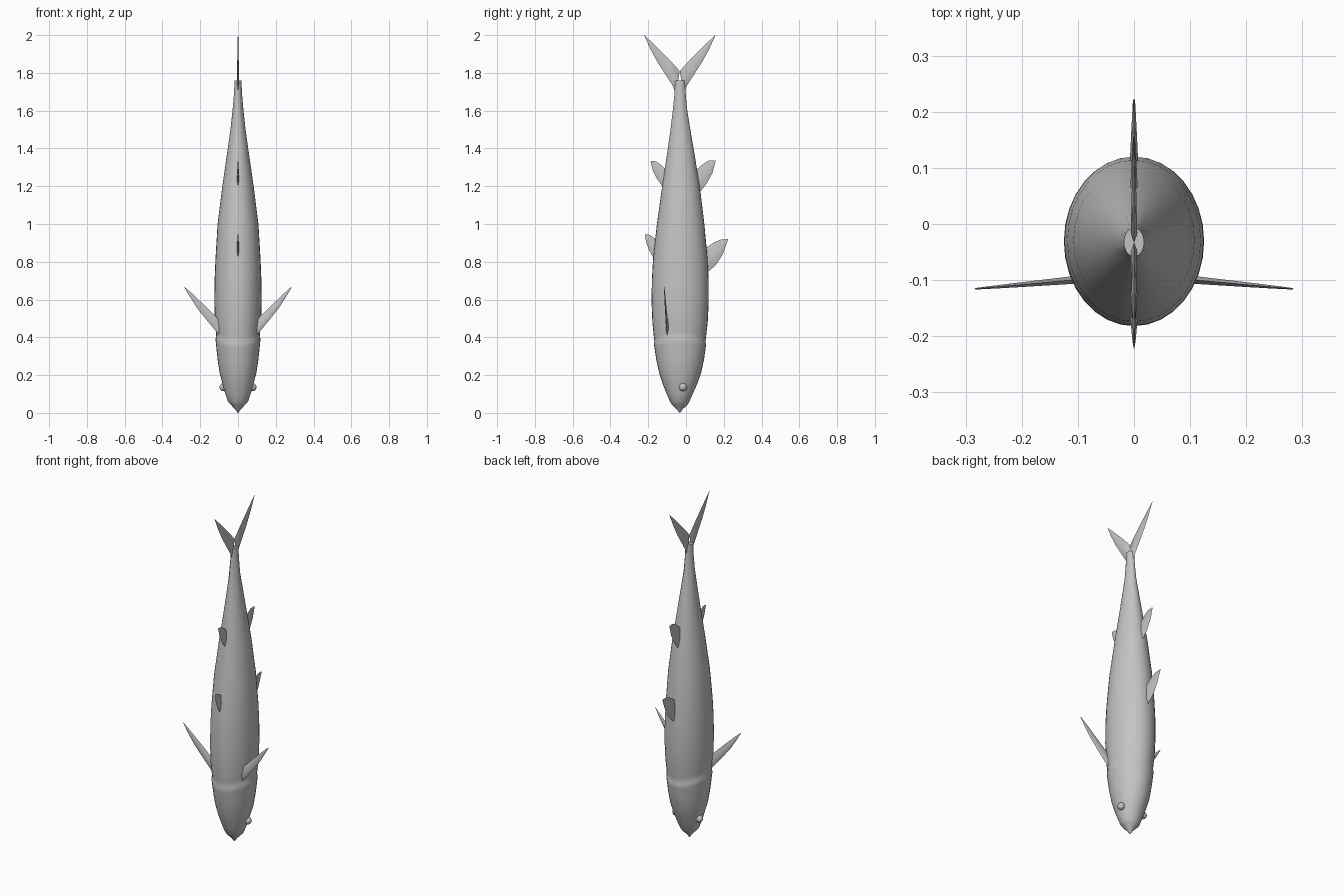
import bpy
import bmesh
from math import sin, cos, pi, radians, exp
from mathutils import Vector

cube = bpy.data.objects.get("Cube")
if cube:
    bpy.data.objects.remove(cube)

MID = -0.033  # y of the body's long axis

grey = bpy.data.materials.new("fish grey")
grey.use_nodes = True
grey.diffuse_color = (0.55, 0.55, 0.55, 1)
grey.node_tree.nodes["Principled BSDF"].inputs["Base Color"].default_value = grey.diffuse_color


def finish(bm, name, angle):
    bmesh.ops.remove_doubles(bm, verts=bm.verts, dist=1e-5)
    bmesh.ops.recalc_face_normals(bm, faces=bm.faces)
    mesh = bpy.data.meshes.new(name)
    bm.to_mesh(mesh)
    bm.free()
    mesh.materials.append(grey)
    obj = bpy.data.objects.new(name, mesh)
    bpy.context.collection.objects.link(obj)
    bpy.ops.object.select_all(action="DESELECT")
    obj.select_set(True)
    bpy.context.view_layer.objects.active = obj
    bpy.ops.object.shade_smooth_by_angle(angle=radians(angle))
    return obj


def loft(name, rings, angle):
    """Skin a list of closed rings and cap both ends."""
    bm = bmesh.new()
    rows = [[bm.verts.new(p) for p in ring] for ring in rings]
    n = len(rows[0])
    for a, b in zip(rows, rows[1:]):
        for i in range(n):
            j = (i + 1) % n
            bm.faces.new((a[i], a[j], b[j], b[i]))
    bm.faces.new(rows[0])
    bm.faces.new(rows[-1])
    return finish(bm, name, angle)


def fin(name, lead, trail, thick, place):
    """Lens-section fin between two edges; place maps (u, z, side) to 3D."""
    rings = []
    for k, (a, b) in enumerate(zip(lead, trail)):
        a, b = Vector(a), Vector(b)
        t = thick * (1 - k / len(lead))
        section = [(0, 0), (0.25, 0.8), (0.5, 1), (0.8, 0.5),
                   (1, 0), (0.8, -0.5), (0.5, -1), (0.25, -0.8)]
        rings.append([place(*a.lerp(b, s), h * t) for s, h in section])
    return loft(name, rings, 50)


# Body: height, half width, belly y, back y
stations = [
    (0, .002, -.035, -.031), (.02, .016, -.05, -.017), (.045, .04, -.075, .01),
    (.06, .053, -.085, .018), (.10, .067, -.102, .036), (.15, .081, -.122, .058),
    (.21, .097, -.142, .08), (.28, .108, -.157, .095), (.345, .117, -.167, .104),
    (.365, .119, -.17, .107), (.375, .115, -.167, .103), (.41, .117, -.171, .107),
    (.48, .122, -.178, .115), (.58, .125, -.182, .12), (.7, .124, -.181, .12),
    (.82, .119, -.174, .114), (1, .108, -.154, .097), (1.2, .083, -.126, .073),
    (1.4, .054, -.096, .04), (1.5, .04, -.082, .023), (1.6, .029, -.07, .007),
    (1.68, .022, -.062, -.001), (1.76, .018, -.058, -.007)]
SIDES = 32
rings = []
for z, w, lo, hi in stations:
    gill = exp(-((z - .375) / .06) ** 2)   # gill edge swings back on the flanks
    pinch = exp(-((z - 1.62) / .06) ** 2)  # shallow creases near the tail
    ring = []
    for i in range(SIDES):
        a = 2 * pi * i / SIDES
        r = 1 - .12 * pinch * max(0, sin(2 * a) ** 2 - .7) / .3
        ring.append((r * w * cos(a), (lo + hi) / 2 + r * (hi - lo) / 2 * sin(a),
                     z + .03 * gill * cos(a) ** 2))
    rings.append(ring)
loft("body", rings, 40)


# Fins on the centre plane
def upright(y, z, h):
    return (h, y, z)


fin("front_back_fin",
    [(.08, .70), (.115, .745), (.16, .785), (.195, .84), (.222, .915)],
    [(.08, .86), (.115, .88), (.15, .903), (.185, .918), (.222, .92)], .009, upright)
fin("rear_back_fin",
    [(.04, 1.13), (.075, 1.17), (.11, 1.215), (.14, 1.27), (.157, 1.333)],
    [(.04, 1.28), (.065, 1.295), (.09, 1.317), (.12, 1.336), (.153, 1.337)], .008, upright)
fin("front_belly_fin",
    [(-.14, .78), (-.174, .825), (-.195, .86), (-.21, .90), (-.218, .943)],
    [(-.14, .91), (-.163, .923), (-.18, .935), (-.2, .945), (-.216, .945)], .008, upright)
fin("rear_belly_fin",
    [(-.09, 1.16), (-.125, 1.2), (-.155, 1.24), (-.175, 1.28), (-.187, 1.328)],
    [(-.09, 1.285), (-.115, 1.297), (-.135, 1.315), (-.16, 1.332), (-.184, 1.333)], .008, upright)

# Forked tail, one lobe mirrored about the body axis
for name, s in (("upper_tail_lobe", 1), ("lower_tail_lobe", -1)):
    fin(name,
        [(.02, 1.68), (.036, 1.73), (.075, 1.79), (.12, 1.86), (.155, 1.925), (.189, 2)],
        [(.012, 1.74), (0, 1.81), (.05, 1.865), (.105, 1.92), (.145, 1.96), (.188, 2)],
        .007, lambda u, z, h: (h, MID + s * u, z))

# Paired side fins and eyes
for side, s in (("left", 1), ("right", -1)):
    fin(side + "_side_fin",
        [(.09, .40), (.115, .43), (.165, .49), (.215, .553), (.255, .615), (.284, .665)],
        [(.09, .48), (.118, .512), (.16, .553), (.205, .596), (.245, .634), (.282, .667)],
        .008, lambda u, z, h: (s * u, -.09 - .09 * u + h, z))
    bm = bmesh.new()
    bmesh.ops.create_uvsphere(bm, u_segments=20, v_segments=12, radius=.021)
    bmesh.ops.translate(bm, verts=bm.verts, vec=(s * .077, -.016, .136))
    finish(bm, side + "_eye", 60)
